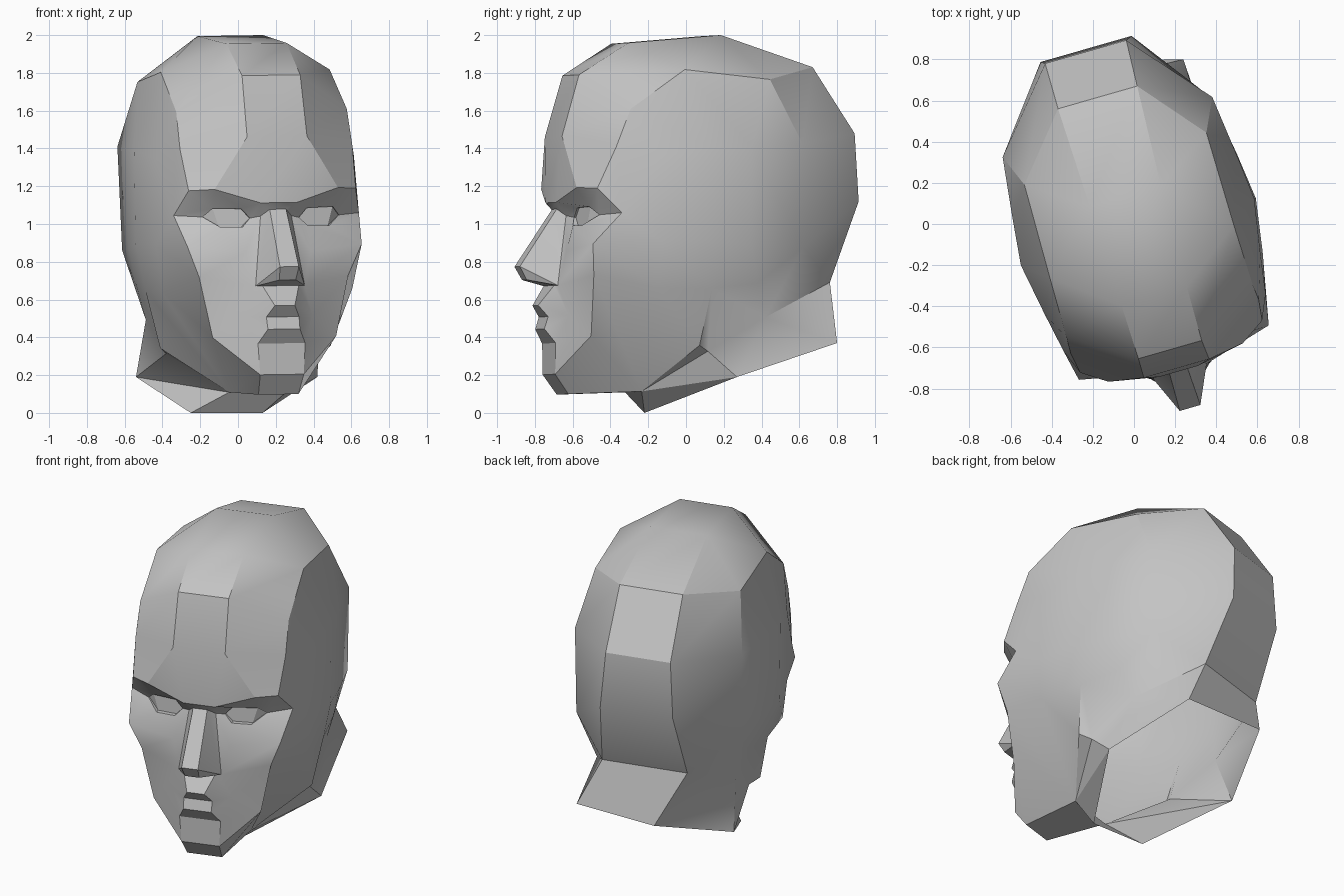
import bpy, bmesh, math
from mathutils import Vector, Matrix

cube = bpy.data.objects.get("Cube")
if cube:
    bpy.data.objects.remove(cube, do_unlink=True)

grey = bpy.data.materials.new("plain grey")
grey.use_nodes = True
grey.diffuse_color = (0.55, 0.55, 0.55, 1)
grey.node_tree.nodes["Principled BSDF"].inputs["Base Color"].default_value = (0.55, 0.55, 0.55, 1)

# The head is turned on the neck and tilted very slightly about a point near the crown
PIVOT = Matrix.Translation((0, 0, 1.8))
POSE = (PIVOT @ Matrix.Rotation(math.radians(-0.9), 4, 'Y')
        @ Matrix.Rotation(math.radians(16), 4, 'Z') @ PIVOT.inverted())


def flip(p):
    return (-p[0], p[1], p[2])


def face(bm, pts):
    """Add one face, skipping repeated points."""
    ring = []
    for p in pts:
        if p not in ring:
            ring.append(p)
    if len(ring) > 2:
        bm.faces.new([bm.verts.new(p) for p in ring])


def both(bm, *pts):
    """Add a face and its mirror image."""
    face(bm, pts)
    face(bm, [flip(p) for p in reversed(pts)])


def loft(bm, a, b, add=both):
    """Bridge two profiles that have the same number of points."""
    for i in range(len(a) - 1):
        if add is both:
            both(bm, a[i], a[i + 1], b[i + 1], b[i])
        else:
            face(bm, (a[i], a[i + 1], b[i + 1], b[i]))


# Landmarks of the model's left half
brow_in, brow_mid, brow_out = (.10, -.745, 1.11), (.34, -.70, 1.185), (.46, -.62, 1.18)
eye_out, cheekbone, cheek_in = (.51, -.50, 1.05), (.48, -.65, .885), (.18, -.71, .85)
bridge, bridge_side = (.045, -.725, 1.075), (.085, -.685, 1.04)
tip, tip_low, wing = (.052, -.93, .77), (.045, -.89, .70), (.135, -.745, .67)
lip_corner, chin, chin_low = (.19, -.70, .51), (.12, -.755, .20), (.11, -.68, .095)
cheek, jaw_front, throat = (.41, -.625, .72), (.34, -.62, .40), (.16, -.29, .11)
jaw, jaw_back, ear_base = (.47, -.06, .35), (.42, 0, .32), (.53, -.01, .65)
crown_top, crown_side = (.18, .14, 1.998), (.465, -.14, 1.81)
skull_top, skull_back, skull_low = (.46, .33, 1.76), (.53, .49, 1.42), (.51, .50, .87)
neck_side, nape = (.44, .31, .50), (.27, .715, .69)
ear_top, ear_mid = (.59, -.04, 1.40), (.59, -.04, .90)
rear_top, rear_mid = (.565, .20, 1.40), (.56, .20, .88)

bm = bmesh.new()

# Skull: profiles running from forehead to nape, from the middle outwards
crown = [(.165, -.73, 1.46), (.16, -.635, 1.785), (.165, -.365, 1.955), crown_top, crown_top,
         (.20, .64, 1.83), (.205, .87, 1.48), (.23, .885, 1.12), nape]
temple = [(.475, -.52, 1.40), (.47, -.44, 1.60), crown_side, crown_side,
          skull_top, skull_top, skull_back, skull_low, skull_low]
side = [eye_out, (.545, -.30, 1.35), ear_top, ear_top,
        rear_top, rear_top, skull_back, skull_low, skull_low]
ear_line = [cheekbone, (.55, -.30, .90), ear_mid, ear_mid,
            rear_mid, rear_mid, skull_low, skull_low, skull_low]
cheek_line = [cheek, (.525, -.30, .65), ear_base, ear_base, (.505, .25, .68), skull_low]
jaw_line = [jaw_front, throat, jaw, jaw_back, neck_side, neck_side]
loft(bm, crown, temple)
loft(bm, temple, side)
loft(bm, side, ear_line)
loft(bm, ear_line[:5] + ear_line[6:7], cheek_line)
loft(bm, cheek_line, jaw_line)
both(bm, skull_low, nape, neck_side)
both(bm, throat, jaw, jaw_back)
both(bm, jaw_front, chin, chin_low, throat)

# Brow ridge
both(bm, brow_in, crown[0], brow_mid)
both(bm, brow_mid, crown[0], temple[0], brow_out)
both(bm, brow_out, temple[0], eye_out)

# Eye sockets, with each eye set back behind its lids as two facets
lids = [(.135, -.655, 1.03), (.18, -.65, 1.08), (.33, -.63, 1.085),
        (.375, -.585, 1.04), (.30, -.66, .985), (.18, -.675, .985)]
inner, up_in, up_out, outer, low_out, low_in = lids
loft(bm, [bridge_side, brow_in, brow_mid, brow_out, eye_out, cheekbone, cheek_in, bridge_side],
     [inner, up_in, up_out, up_out, outer, low_out, low_in, inner])
eye = [(x, y + d, z) for (x, y, z), d in zip(lids, (.01, .01, .01, .01, .03, .03))]
loft(bm, lids + lids[:1], eye + eye[:1])
both(bm, eye[0], eye[1], eye[2], eye[4], eye[5])
both(bm, eye[2], eye[3], eye[4])

# Nose
both(bm, brow_in, bridge, bridge_side)
loft(bm, [bridge, tip, tip_low], [bridge, wing, wing])
both(bm, bridge, wing, bridge_side)
both(bm, bridge_side, wing, cheek_in)

# Mouth and cheeks
mouth = [(.10, -.755, .67), (.055, -.83, .565), (.09, -.785, .505),
         (.088, -.805, .44), (.13, -.755, .365)]
loft(bm, mouth, [wing] + [lip_corner] * 4)
both(bm, tip_low, wing, mouth[0])
loft(bm, [cheekbone, cheek, jaw_front, jaw_front], [cheek_in, wing, lip_corner, mouth[-1]])
both(bm, jaw_front, mouth[-1], chin)

# Middle strip from nape over the crown and down the face to the throat
middle = crown[::-1] + [brow_in, bridge, tip, tip_low] + mouth + [chin, chin_low, throat]
loft(bm, middle, [flip(p) for p in middle], face)
bmesh.ops.transform(bm, matrix=POSE, verts=bm.verts)

# Neck: joins the turned head to an open, slanted base
half = [throat, throat, jaw_back, neck_side, neck_side, nape]
top = [tuple(POSE @ Vector(p)) for p in half + [flip(p) for p in half[::-1]]]
front_l, side_l, back_l = (.13, -.22, 0), (.42, .27, .19), (.24, .80, .37)
front_r, side_r, back_r = (-.25, -.22, 0), (-.54, .27, .19), (-.32, .79, .37)
base = [front_l] + [side_l] * 3 + [back_l] * 2 + [back_r] * 2 + [side_r] * 3 + [front_r]
loft(bm, top + top[:1], base + base[:1], face)

# Weld everything into one surface
bmesh.ops.remove_doubles(bm, verts=bm.verts, dist=0.0005)
bmesh.ops.recalc_face_normals(bm, faces=bm.faces)
mesh = bpy.data.meshes.new("head_and_neck")
bm.to_mesh(mesh)
bm.free()
mesh.materials.append(grey)
head = bpy.data.objects.new("head_and_neck", mesh)
bpy.context.collection.objects.link(head)
bpy.ops.object.select_all(action='DESELECT')
head.select_set(True)
bpy.context.view_layer.objects.active = head
bpy.ops.object.shade_smooth_by_angle(angle=math.radians(30))
